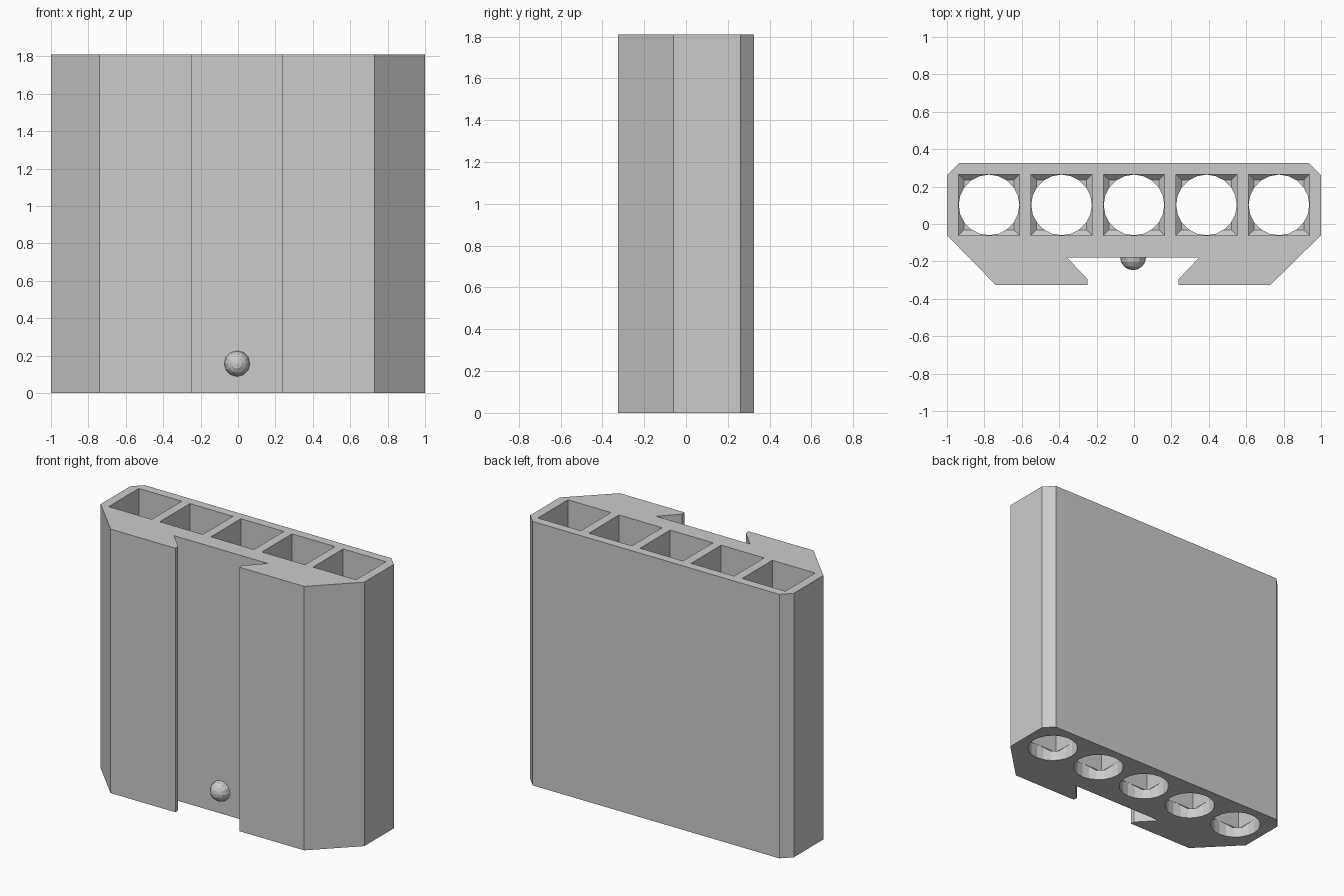
import bpy, bmesh
from math import radians
from mathutils import Matrix

default = bpy.data.objects.get("Cube")
if default:
    bpy.data.objects.remove(default, do_unlink=True)

HEIGHT = 1.81
HOLE_XS = [i * 0.3875 for i in range(-2, 3)]
HOLE_Y = 0.102
HALF = 0.163

grey = bpy.data.materials.new("light grey")
grey.use_nodes = True
colour = (0.6, 0.6, 0.6, 1)
grey.diffuse_color = colour
grey.node_tree.nodes["Principled BSDF"].inputs["Base Color"].default_value = colour


def add_object(name, bm):
    bmesh.ops.recalc_face_normals(bm, faces=bm.faces)
    mesh = bpy.data.meshes.new(name)
    bm.to_mesh(mesh)
    bm.free()
    mesh.materials.append(grey)
    obj = bpy.data.objects.new(name, mesh)
    bpy.context.collection.objects.link(obj)
    return obj


def cut(target, cutter):
    cutter.hide_render = True
    mod = target.modifiers.new("cut", 'BOOLEAN')
    mod.operation = 'DIFFERENCE'
    mod.solver = 'EXACT'
    mod.object = cutter
    bpy.context.view_layer.objects.active = target
    bpy.ops.object.modifier_apply(modifier=mod.name)
    bpy.data.objects.remove(cutter, do_unlink=True)


# Body: chamfered outline with a dovetail groove in front, extruded upwards
SHIFT = -0.005
half_back = [(0.935, 0.325), (1, 0.26), (1, -0.06)]
half_front = [(0.735, -0.325), (0.243, -0.325), (0.243, -0.295), (0.355, -0.178)]
right = half_back + [(x + SHIFT, y) for x, y in half_front]
left = [(-x, y) for x, y in half_back] + [(SHIFT - x, y) for x, y in half_front]
bm = bmesh.new()
base = bm.faces.new([bm.verts.new((x, y, 0)) for x, y in right + left[::-1]])
top = bmesh.ops.extrude_face_region(bm, geom=[base])["geom"]
bmesh.ops.translate(bm, vec=(0, 0, HEIGHT),
                    verts=[v for v in top if isinstance(v, bmesh.types.BMVert)])
body = add_object("body", bm)

# Square shafts, narrowing at their lower end
bm = bmesh.new()
levels = [(0.07, HALF - 0.03), (0.1, HALF), (HEIGHT + 0.1, HALF)]
for cx in HOLE_XS:
    rings = [[bm.verts.new((cx + sx * h, HOLE_Y + sy * h, z))
              for sx, sy in ((-1, -1), (1, -1), (1, 1), (-1, 1))] for z, h in levels]
    for lower, upper in zip(rings, rings[1:]):
        for i in range(4):
            j = (i + 1) % 4
            bm.faces.new((lower[i], lower[j], upper[j], upper[i]))
    bm.faces.new(rings[0][::-1])
    bm.faces.new(rings[-1])
cut(body, add_object("shaft_cutter", bm))

# Round openings through the underside
bm = bmesh.new()
for cx in HOLE_XS:
    bmesh.ops.create_cone(bm, cap_ends=True, segments=20, radius1=HALF - 0.001,
                          radius2=HALF - 0.001, depth=0.4,
                          matrix=Matrix.Translation((cx, HOLE_Y, 0)))
cut(body, add_object("opening_cutter", bm))

# Ball catch in the groove, pole facing forward
bm = bmesh.new()
bmesh.ops.create_uvsphere(bm, u_segments=12, v_segments=8, radius=0.069,
                          matrix=Matrix.Translation((SHIFT, -0.178, 0.157))
                          @ Matrix.Rotation(radians(90), 4, 'X'))
bmesh.ops.bisect_plane(bm, geom=bm.verts[:] + bm.edges[:] + bm.faces[:],
                       plane_co=(0, -0.17, 0), plane_no=(0, 1, 0), clear_outer=True)
bmesh.ops.holes_fill(bm, edges=[e for e in bm.edges if e.is_boundary])
add_object("ball_catch", bm)
